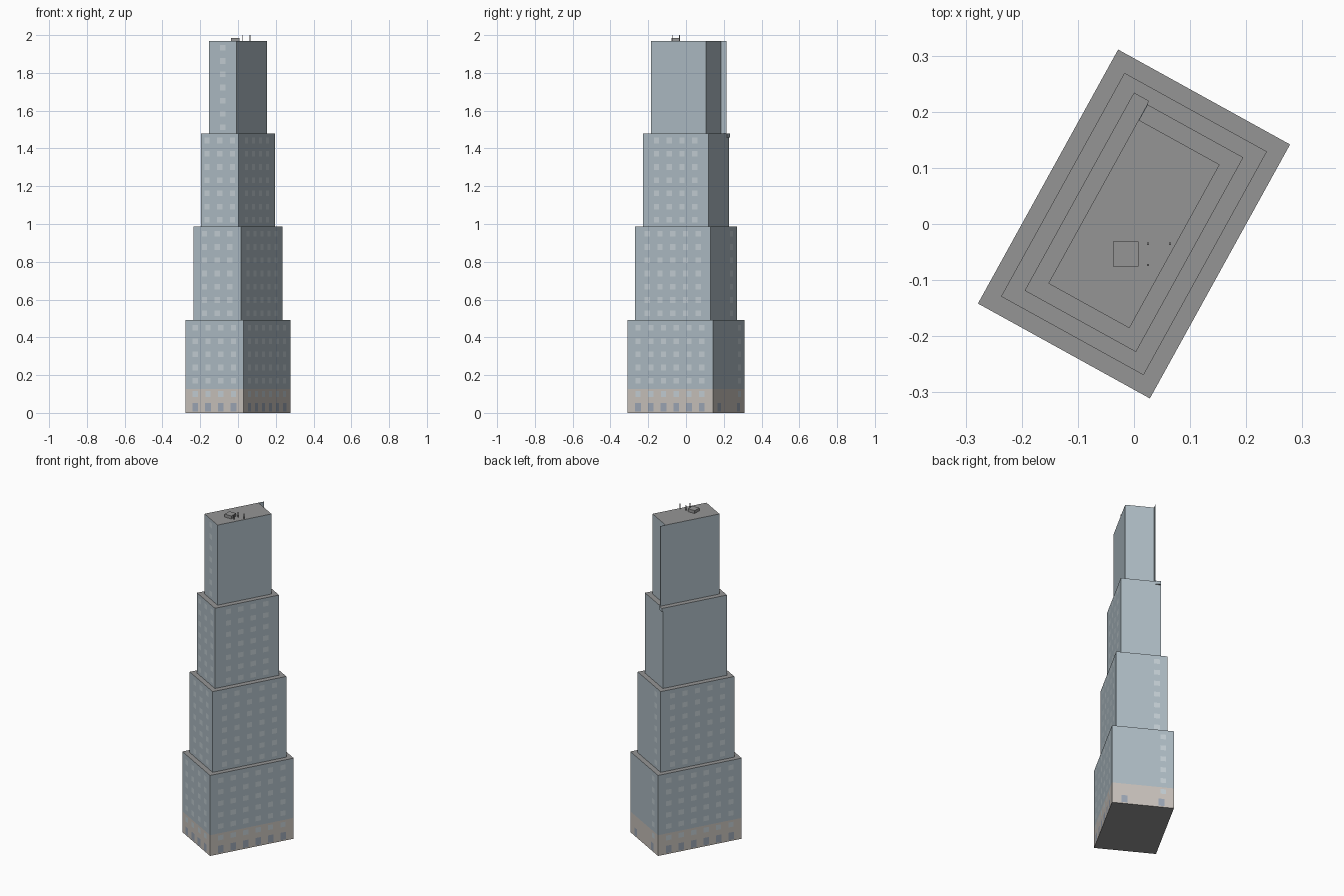
import bpy, bmesh, math
from mathutils import Matrix, Vector

if "Cube" in bpy.data.objects:
    bpy.data.objects.remove(bpy.data.objects["Cube"])

ROT = Matrix.Rotation(math.radians(-28.9), 4, 'Z')


def mat(name, c):
    m = bpy.data.materials.new(name)
    m.diffuse_color = (*c, 1)
    m.use_nodes = True
    m.node_tree.nodes["Principled BSDF"].inputs["Base Color"].default_value = m.diffuse_color
    return m


WALL = mat("wall_blue", (0.42, 0.50, 0.55))
STONE = mat("base_stone", (0.58, 0.54, 0.50))
ROOF = mat("roof_grey", (0.30, 0.30, 0.30))
GLASS = mat("window_pale", (0.55, 0.62, 0.66))
DOOR = mat("door_blue", (0.33, 0.38, 0.46))


def finish(name, bm, mats):
    me = bpy.data.meshes.new(name)
    bm.to_mesh(me)
    bm.free()
    for m in mats:
        me.materials.append(m)
    ob = bpy.data.objects.new(name, me)
    bpy.context.collection.objects.link(ob)
    return ob


def box(name, lo, hi, mats, rot=ROT):
    # second material, if given, goes on top and bottom
    lo, hi = Vector(lo), Vector(hi)
    bm = bmesh.new()
    bmesh.ops.create_cube(bm, size=1, matrix=rot @ Matrix.Translation((lo + hi) / 2)
                          @ Matrix.Diagonal((*(hi - lo), 1)))
    bm.normal_update()
    for f in bm.faces:
        if len(mats) > 1 and abs(f.normal.z) > 0.5:
            f.material_index = 1
    return finish(name, bm, mats)


def panes(name, side, w, d, cols, rows, pw, ph, material):
    # flat panes on one wall: 0 front, 1 right, 2 back, 3 left
    dist = (d if side % 2 == 0 else w) / 2 + 0.001
    turn = ROT @ Matrix.Rotation(side * math.pi / 2, 4, 'Z')
    bm = bmesh.new()
    for u in cols:
        for z in rows:
            vs = [bm.verts.new(turn @ Vector((u + a * pw / 2, -dist, z + b * ph / 2)))
                  for a, b in ((-1, -1), (1, -1), (1, 1), (-1, 1))]
            bm.faces.new(vs)
    finish(name, bm, [material])


def spread(n, step=0.077):
    return [(i - (n - 1) / 2) * step for i in range(n)]


# stepped tiers: width, depth, bottom, top, window columns front/right/left
BASE = 0.127
tiers = [(0.35, 0.517, BASE, 0.493, 4, 6, 6),
         (0.29, 0.455, 0.493, 0.987, 3, 5, 5),
         (0.2265, 0.396, 0.987, 1.478, 3, 4, 0),
         (0.165, 0.333, 1.478, 1.968, 1, 0, 0)]
box("stone_base", (-0.175, -0.2585, 0), (0.175, 0.2585, BASE), [STONE, ROOF])
for i, (w, d, z0, z1, nf, nr, nl) in enumerate(tiers, 1):
    box(f"tier_{i}", (-w / 2, -d / 2, z0), (w / 2, d / 2, z1), [WALL, ROOF])
    start = 0.10 if i == 1 else z0 + 0.035
    rows = [start + k * 0.07 for k in range(6 if i == 1 else 7)]
    for side, n in ((0, nf), (1, nr), (3, nl)):
        if n:
            panes(f"windows_{i}_side_{side}", side, w, d, spread(n), rows, 0.032, 0.03, GLASS)
    # single window column on the back
    if i < 3:
        panes(f"windows_{i}_back", 2, w, d, [w / 2 - 0.06], rows, 0.032, 0.03, GLASS)

# ground floor doors and shop windows
for side, cols in ((0, spread(4)), (1, spread(6)), (2, (-0.105, 0.105)), (3, spread(6))):
    panes(f"doors_side_{side}", side, 0.35, 0.517, cols, [0.03], 0.035, 0.045, DOOR)

# thin wall fin past the rear left corner of the top tier
box("corner_fin", (-0.0825, 0.1665, 1.478), (-0.081, 0.199, 1.968), [WALL])
# small ledge beside the fin
box("corner_ledge", (-0.113, 0.195, 1.458), (-0.0825, 0.205, 1.478), [WALL, ROOF])

# rooftop plant and antennas, square to the axes
I = Matrix.Identity(4)
box("roof_plant", (-0.037, -0.076, 1.966), (0.008, -0.031, 1.986), [ROOF], I)
for k, (x, y) in enumerate(((0.025, -0.035), (0.064, -0.035), (0.025, -0.073))):
    box(f"antenna_{k}", (x - 0.002, y - 0.002, 1.966), (x + 0.002, y + 0.002, 2.0), [ROOF], I)
